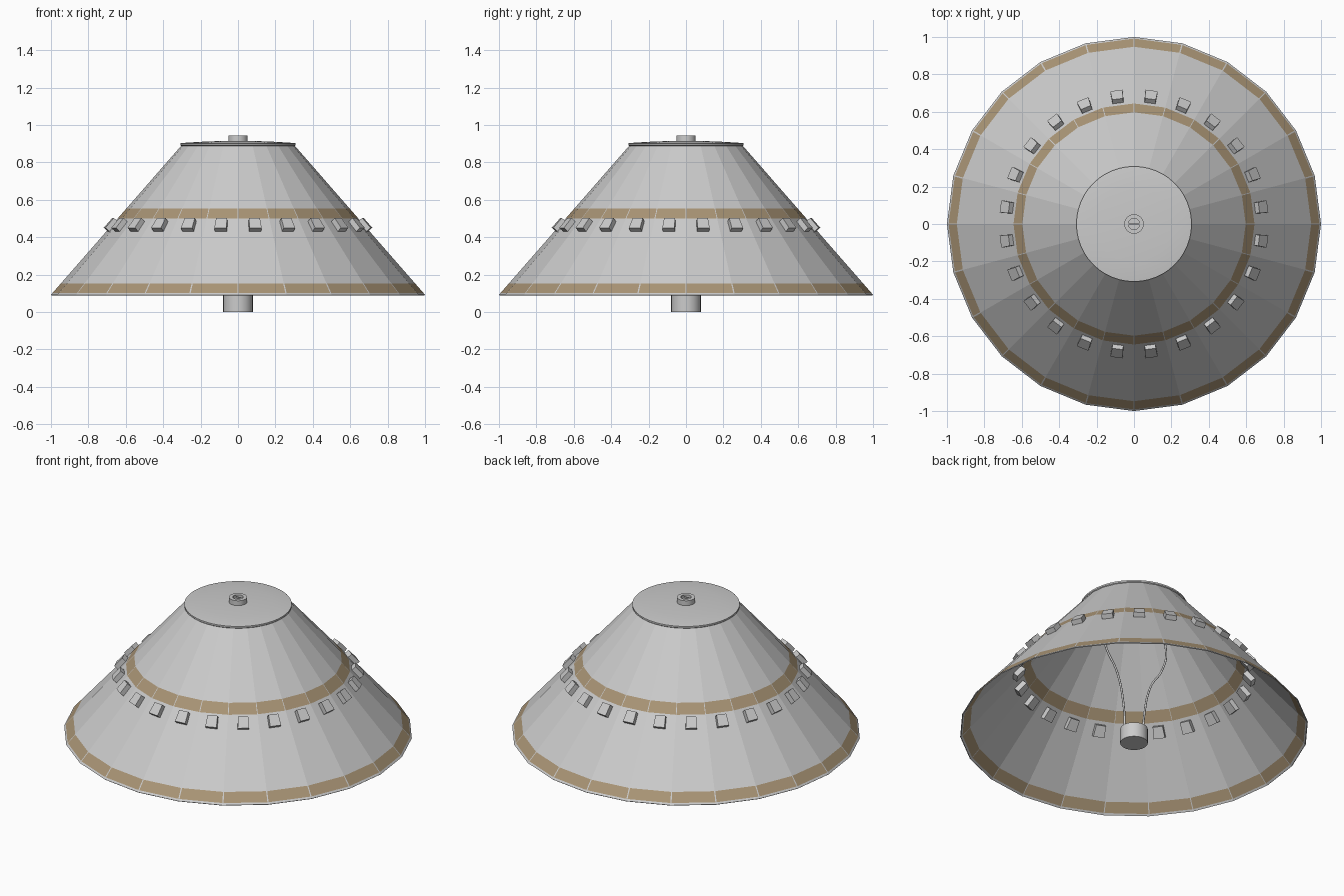
import bpy, bmesh
from math import sin, cos, pi, atan2
from mathutils import Matrix, Vector

if "Cube" in bpy.data.objects:
    bpy.data.objects.remove(bpy.data.objects["Cube"])

SIDES = 24
R0, Z0, R1, Z1 = 1.0, 0.092, 0.30, 0.893


def radius(z):
    return R0 + (R1 - R0) * (z - Z0) / (Z1 - Z0)


def finish(name, bm):
    bmesh.ops.remove_doubles(bm, verts=bm.verts, dist=1e-5)
    bmesh.ops.recalc_face_normals(bm, faces=bm.faces)
    me = bpy.data.meshes.new(name)
    bm.to_mesh(me)
    bm.free()
    ob = bpy.data.objects.new(name, me)
    bpy.context.collection.objects.link(ob)
    return ob


def smooth(ob):
    bpy.ops.object.select_all(action='DESELECT')
    ob.select_set(True)
    bpy.context.view_layer.objects.active = ob
    bpy.ops.object.shade_smooth_by_angle()


def lathe(name, profile, n=48):
    bm = bmesh.new()
    vs = [bm.verts.new((r, 0, z)) for r, z in profile]
    es = [bm.edges.new(p) for p in zip(vs, vs[1:])]
    bmesh.ops.spin(bm, geom=vs + es, cent=(0, 0, 0), axis=(0, 0, 1),
                   angle=2 * pi, steps=n, use_merge=True)
    ob = finish(name, bm)
    smooth(ob)
    return ob


# Faceted shade: trim panels are the inner cells of two of its rings
grey = bpy.data.materials.new("shade_grey")
grey.diffuse_color = (0.8, 0.8, 0.8, 1)
grey.use_nodes = True
grey.node_tree.nodes["Principled BSDF"].inputs["Base Color"].default_value = grey.diffuse_color
brown = bpy.data.materials.new("trim_brown")
brown.diffuse_color = (0.40, 0.30, 0.18, 1)
brown.use_nodes = True
brown.node_tree.nodes["Principled BSDF"].inputs["Base Color"].default_value = brown.diffuse_color

bm = bmesh.new()
levels = [Z0, 0.102, 0.152, 0.499, 0.553, Z1]
cuts = [0, 0.014, 0.986, 1]
for i in range(SIDES):
    a, b = (Vector((cos(t), sin(t), 0)) for t in
            (2 * pi * i / SIDES, 2 * pi * (i + 1) / SIDES))
    grid = [[bm.verts.new(a.lerp(b, t) * radius(z) + Vector((0, 0, z)))
             for t in cuts] for z in levels]
    for j in range(5):
        for k in range(3):
            f = bm.faces.new((grid[j][k], grid[j][k + 1],
                              grid[j + 1][k + 1], grid[j + 1][k]))
            f.material_index = int(k == 1 and j in (1, 3))
shade = finish("lamp_shade", bm)
shade.data.materials.append(grey)
shade.data.materials.append(brown)
mod = shade.modifiers.new("thickness", 'SOLIDIFY')
mod.thickness = 0.006
mod.offset = -1

# Decorative blocks piercing the middle of each panel
bm = bmesh.new()
tilt = atan2(R0 - R1, Z1 - Z0)
for i in range(SIDES):
    ang = 2 * pi * (i + 0.5) / SIDES
    new = bmesh.ops.create_cube(bm, size=1)["verts"]
    for v in new:
        v.co = Vector((v.co.x * 0.066, v.co.y * (0.058 if v.co.z > 0 else 0.066),
                       v.co.z * 0.07))
    m = (Matrix.Rotation(ang, 4, 'Z') @ Matrix.Translation((0.672, 0, 0.455))
         @ Matrix.Rotation(-tilt, 4, 'Y'))
    bmesh.ops.transform(bm, matrix=m, verts=new)
me_blocks = bm
finish("shade_blocks", me_blocks)

# Domed cap with a raised rim
lathe("top_cap", [(0, 0.887), (0.302, 0.887), (0.308, 0.892), (0.308, 0.902),
                  (0.295, 0.904), (0.2, 0.910), (0.1, 0.914), (0, 0.915)])

# Finial: recessed ring with a crossbar
lathe("finial", [(0, 0.912), (0.052, 0.912), (0.052, 0.945), (0.030, 0.945),
                 (0.030, 0.928), (0, 0.928)], 32)
bpy.ops.mesh.primitive_cube_add(size=1, location=(0, 0, 0.933))
bar = bpy.context.object
bar.name = "finial_bar"
bar.scale = (0.058, 0.012, 0.018)

# Socket at the bottom
lathe("socket", [(0, 0), (0.079, 0), (0.079, 0.092), (0, 0.092)])

# Wire harp joining socket and cap
half = [(0.07, 0.08), (0.075, 0.20), (0.125, 0.42), (0.21, 0.56),
        (0.24, 0.69), (0.195, 0.81), (0.09, 0.878)]
path = half + [(0, 0.89)] + [(-x, z) for x, z in reversed(half)]
cu = bpy.data.curves.new("harp", 'CURVE')
cu.dimensions = '3D'
cu.bevel_depth = 0.006
cu.bevel_resolution = 2
cu.use_fill_caps = True
sp = cu.splines.new('BEZIER')
sp.bezier_points.add(len(path) - 1)
for p, (x, z) in zip(sp.bezier_points, path):
    p.co = (x, 0, z)
    p.handle_left_type = p.handle_right_type = 'AUTO'
bpy.context.collection.objects.link(bpy.data.objects.new("harp", cu))
